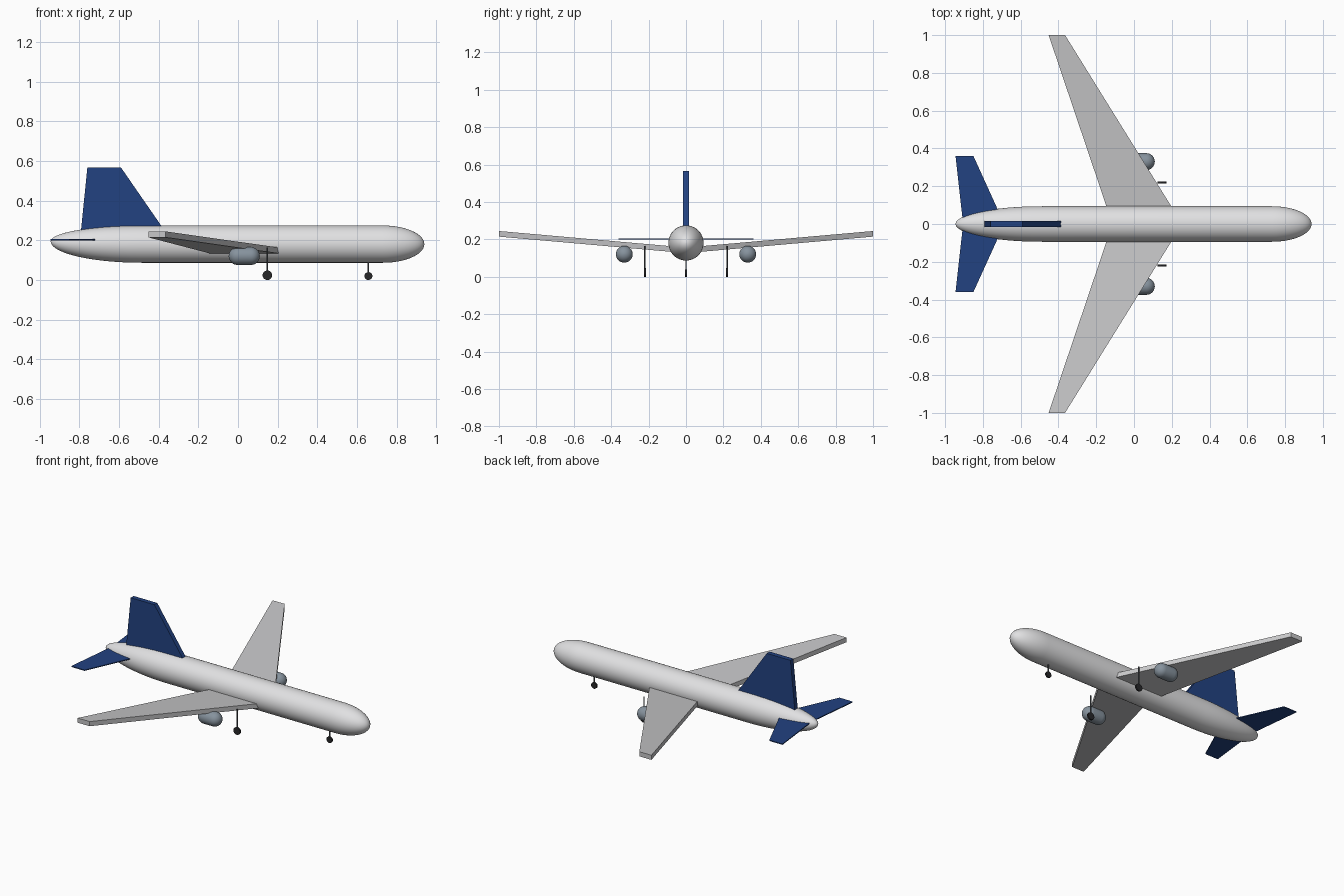
import bpy, bmesh
from math import sin, cos, pi, radians
from mathutils import Vector

if "Cube" in bpy.data.objects:
    bpy.data.objects.remove(bpy.data.objects["Cube"], do_unlink=True)


def material(name, rgb):
    mat = bpy.data.materials.new(name)
    mat.use_nodes = True
    mat.diffuse_color = (*rgb, 1)
    mat.node_tree.nodes["Principled BSDF"].inputs["Base Color"].default_value = (*rgb, 1)
    return mat


WHITE = material("fuselage white", (0.75, 0.75, 0.76))
GREY = material("wing grey", (0.57, 0.57, 0.58))
BLUE = material("tail blue", (0.016, 0.054, 0.22))
STEEL = material("engine steel", (0.24, 0.29, 0.34))
STRUT = material("strut grey", (0.08, 0.09, 0.1))
BLACK = material("tyre black", (0.02, 0.02, 0.022))


def finish(name, bm, mat, smooth=False):
    bmesh.ops.recalc_face_normals(bm, faces=bm.faces)
    mesh = bpy.data.meshes.new(name)
    bm.to_mesh(mesh)
    bm.free()
    obj = bpy.data.objects.new(name, mesh)
    bpy.context.collection.objects.link(obj)
    mesh.materials.append(mat)
    if smooth:
        bpy.ops.object.select_all(action="DESELECT")
        obj.select_set(True)
        bpy.context.view_layer.objects.active = obj
        bpy.ops.object.shade_smooth_by_angle(angle=radians(40))
    return obj


def tube(name, stations, mat, y=0.0, segments=48):
    """Round body along x through (x, centre z, radius) stations, closed at both ends."""
    bm = bmesh.new()
    rings = [[bm.verts.new((x, y + r * cos(2 * pi * i / segments), z + r * sin(2 * pi * i / segments)))
              for i in range(segments)] for x, z, r in stations]
    for a, b in zip(rings, rings[1:]):
        for i in range(segments):
            j = (i + 1) % segments
            bm.faces.new((a[i], a[j], b[j], b[i]))
    bm.faces.new(rings[0])
    bm.faces.new(rings[-1])
    return finish(name, bm, mat, smooth=True)


def capsule(back, front, back_cap, front_cap, z, radius, lift=0.0, steps=14):
    """Stations of a cylinder with elliptical caps; lift raises the back tip."""
    angles = [pi / 2 * (i + 0.15) / (steps + 0.15) for i in range(steps + 1)]
    rear = [(back + back_cap * (1 - cos(a)), z + lift * (1 - sin(a)), radius * sin(a)) for a in angles]
    nose = [(front - front_cap * (1 - cos(a)), z, radius * sin(a)) for a in reversed(angles)]
    return rear + nose


def panel(name, root, tip, offset, mat):
    """Slab between two chords, each (rear point, front point), thickened by offset."""
    half = Vector(offset) / 2
    bm = bmesh.new()
    corners = [Vector(p) for p in (root[0], root[1], tip[1], tip[0])]
    low = [bm.verts.new(p - half) for p in corners]
    high = [bm.verts.new(p + half) for p in corners]
    bm.faces.new(low)
    bm.faces.new(high)
    for i in range(4):
        j = (i + 1) % 4
        bm.faces.new((low[i], low[j], high[j], high[i]))
    return finish(name, bm, mat)


def cylinder(name, start, end, radius, mat, segments):
    start, end = Vector(start), Vector(end)
    bm = bmesh.new()
    bmesh.ops.create_cone(bm, cap_ends=True, segments=segments, radius1=radius,
                          radius2=radius, depth=(end - start).length)
    turn = (end - start).to_track_quat("Z", "Y").to_matrix()
    bmesh.ops.rotate(bm, matrix=turn, verts=bm.verts)
    bmesh.ops.translate(bm, vec=(start + end) / 2, verts=bm.verts)
    return finish(name, bm, mat, smooth=True)


def landing_gear(name, x, y, top, radius):
    cylinder(name + "_strut", (x, y, radius), (x, y, top), 0.004, STRUT, 12)
    cylinder(name + "_wheel", (x, y - 0.005, radius), (x, y + 0.005, radius), radius, BLACK, 24)


# Body and fin
tube("fuselage", capsule(-0.945, 0.94, 0.46, 0.21, 0.181, 0.094, lift=0.014), WHITE)
panel("fin", ((-0.795, 0, 0.22), (-0.35, 0, 0.22)),
      ((-0.76, 0, 0.567), (-0.59, 0, 0.567)), (0, 0.03, 0), BLUE)

# Mirrored parts
for side, s in (("left", 1), ("right", -1)):
    panel(side + "_wing", ((-0.138, s * 0.07, 0.148), (0.212, s * 0.07, 0.148)),
          ((-0.452, s, 0.23), (-0.365, s, 0.23)), (0, 0, 0.03), GREY)
    panel(side + "_tailplane", ((-0.908, s * 0.03, 0.203), (-0.7, s * 0.03, 0.203)),
          ((-0.945, s * 0.36, 0.203), (-0.85, s * 0.36, 0.203)), (0, 0, 0.006), BLUE)
    tube(side + "_engine", capsule(-0.047, 0.11, 0.045, 0.045, 0.121, 0.045, steps=8),
         STEEL, y=s * 0.33, segments=32)
    landing_gear(side + "_main_gear", 0.148, s * 0.22, 0.165, 0.024)
landing_gear("nose_gear", 0.658, 0, 0.1, 0.02)
